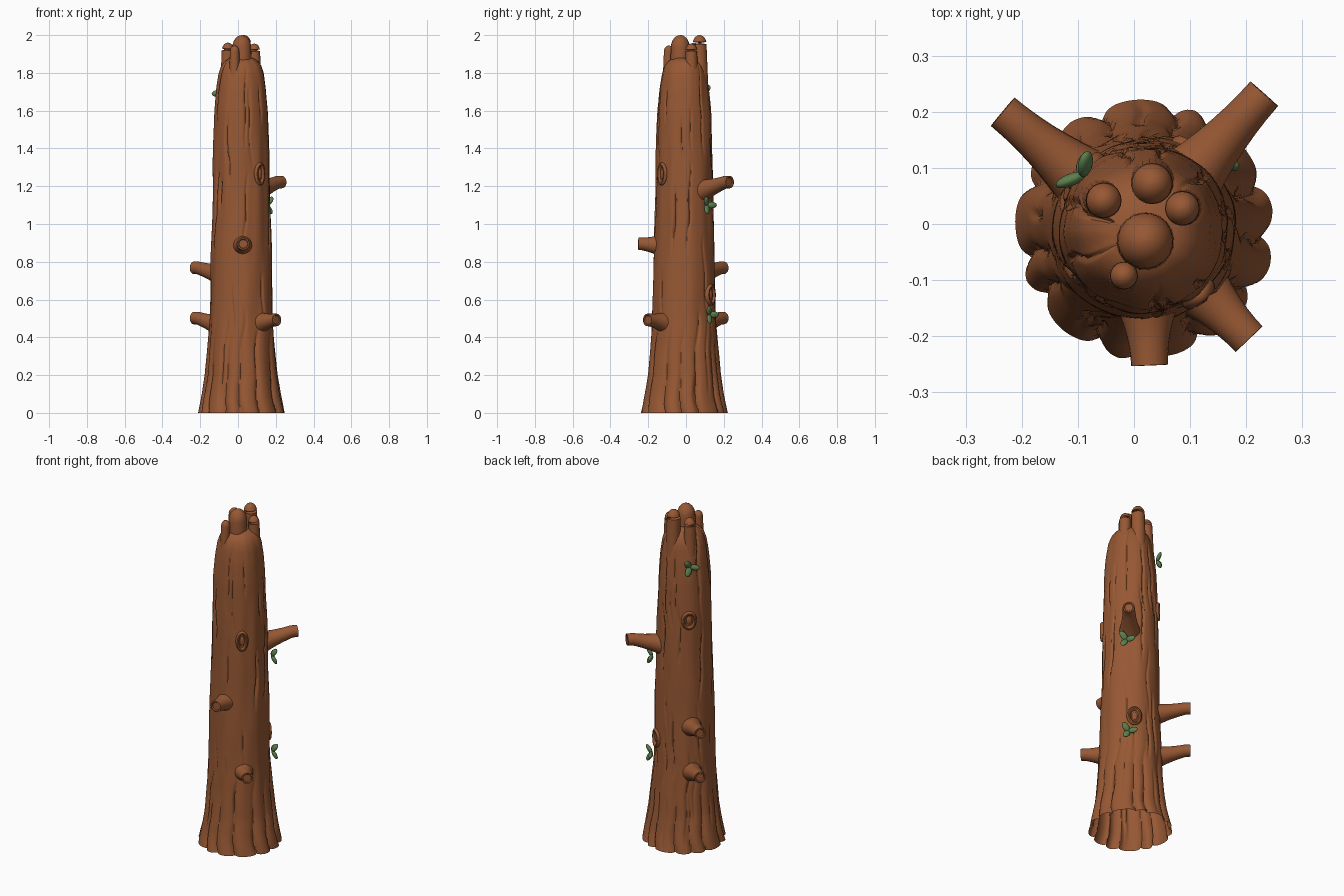
import bpy, bmesh, math, random
from mathutils import Vector, Matrix, noise

if "Cube" in bpy.data.objects:
    bpy.data.objects.remove(bpy.data.objects["Cube"], do_unlink=True)
random.seed(7)
AXIS = Vector((0.018, -0.01, 0))


def material(name, rgb):
    m = bpy.data.materials.new(name)
    m.use_nodes = True
    m.diffuse_color = (*rgb, 1)
    bsdf = m.node_tree.nodes["Principled BSDF"]
    bsdf.inputs["Base Color"].default_value = (*rgb, 1)
    bsdf.inputs["Roughness"].default_value = 0.9
    return m


BARK = material("bark brown", (0.31, 0.098, 0.034))
LEAF = material("leaf green", (0.105, 0.215, 0.075))


def finish(bm, name, mat, angle=40):
    bmesh.ops.recalc_face_normals(bm, faces=bm.faces)
    mesh = bpy.data.meshes.new(name)
    bm.to_mesh(mesh)
    bm.free()
    mesh.materials.append(mat)
    ob = bpy.data.objects.new(name, mesh)
    bpy.context.collection.objects.link(ob)
    bpy.ops.object.select_all(action='DESELECT')
    ob.select_set(True)
    bpy.context.view_layer.objects.active = ob
    bpy.ops.object.shade_smooth_by_angle(angle=math.radians(angle))
    return ob


def skin(bm, rings):
    """Bridge a list of vertex rings with quads."""
    for a, b in zip(rings, rings[1:]):
        for i in range(len(a)):
            j = (i + 1) % len(a)
            bm.faces.new((a[i], a[j], b[j], b[i]))


# Trunk outline as height, radius
PROFILE = [(0, .222), (.1, .203), (.2, .188), (.35, .176), (.5, .168), (1, .157),
           (1.4, .148), (1.6, .141), (1.72, .13), (1.8, .118), (1.85, .1), (1.88, .06)]


def trunk_radius(z):
    for (z0, r0), (z1, r1) in zip(PROFILE, PROFILE[1:]):
        if z <= z1:
            return r0 + (r1 - r0) * (z - z0) / (z1 - z0)
    return PROFILE[-1][1]


def on_trunk(degrees, z, out=0.0):
    a = math.radians(degrees)
    r = trunk_radius(z) + out
    return AXIS + Vector((r * math.cos(a), r * math.sin(a), z))


def gap(a, b):
    return abs((a - b + math.pi) % math.tau - math.pi)


# Trunk: open at the bottom, with root lobes and bark cracks
clefts = [(i + random.uniform(-.3, .3)) * math.tau / 13 for i in range(13)]
cracks = [(random.uniform(0, math.tau), random.uniform(0, 1.6),
           random.uniform(.15, .5), random.uniform(.006, .012)) for _ in range(46)]
SIDES, ROWS, TOP = 200, 90, 1.88
bm = bmesh.new()
rings = []
for row in range(ROWS + 1):
    z = TOP * row / ROWS
    ring = []
    for s in range(SIDES):
        a = math.tau * s / SIDES
        direction = Vector((math.cos(a), math.sin(a), 0))
        r = trunk_radius(z) + .006 * noise.noise(direction * 2.5 + Vector((0, 0, z * 3)))
        wander = a + .06 * math.sin(z * 9) + .03 * math.sin(z * 23)
        near = min(gap(wander, c) for c in clefts)
        root = max(0, 1 - z / .6) ** 1.5
        r += root * (.01 - .028 * math.exp(-near / .07))
        for angle, start, length, depth in cracks:
            t = (z - start) / length
            if 0 < t < 1:
                d = gap(wander, angle)
                if d < .06:
                    r -= depth * math.sin(math.pi * t) ** .5 * (1 - d / .06)
        ring.append(bm.verts.new(AXIS + direction * r + Vector((0, 0, z))))
    rings.append(ring)
skin(bm, rings)
bm.faces.new(rings[-1])
finish(bm, "trunk", BARK, 50)


def tube(name, points, radii, sides=20, dimple=False):
    """Round tube through points, optionally with a hollowed end."""
    bm = bmesh.new()
    points = [Vector(p) for p in points]
    rings = []
    for i, (p, r) in enumerate(zip(points, radii)):
        tangent = points[min(i + 1, len(points) - 1)] - points[max(i - 1, 0)]
        turn = tangent.to_track_quat('Z', 'Y')
        rings.append([bm.verts.new(p + turn @ Vector((r * math.cos(math.tau * k / sides),
                      r * math.sin(math.tau * k / sides), 0))) for k in range(sides)])
    skin(bm, rings)
    bm.faces.new(rings[0])
    end = bm.faces.new(rings[-1])
    if dimple:
        bmesh.ops.recalc_face_normals(bm, faces=bm.faces)
        bmesh.ops.inset_region(bm, faces=[end], thickness=.007)
        bmesh.ops.inset_region(bm, faces=[end], thickness=.004, depth=-.005)
    return finish(bm, name, BARK)


# Broken top: rounded splinters as x, y, top height, radius
splinters = [(.02, -.03, 2.0, .05), (.032, .072, 2.0, .037), (-.054, .042, 1.96, .032),
             (.086, .028, 1.955, .031), (-.018, -.092, 1.945, .025)]
for n, (x, y, top, r) in enumerate(splinters, 1):
    spot = Vector((x, y, 0))
    foot = AXIS + (spot - AXIS) * 1.08
    path, radii = [], []
    for k in range(4):
        t = k / 4
        path.append(foot.lerp(spot, t) + Vector((0, 0, 1.7 + (top - 1.3 * r - 1.7) * t)))
        radii.append(r * (1.1 - .1 * t))
    for k in range(7):
        a = math.radians(88) * k / 6
        path.append(spot + Vector((0, 0, top - 1.3 * r * (1 - math.sin(a)))))
        radii.append(r * math.cos(a))
    tube(f"top_splinter_{n}", path, radii)

# Branch stubs: name, tip position, root height
branches = [("upper_back_left_branch", (.232, .232, 1.222), 1.17),
            ("front_branch", (.028, -.252, .895), .885),
            ("front_left_branch", (.205, -.205, .492), .475),
            ("middle_back_right_branch", (-.234, .2, .768), .725),
            ("lower_back_right_branch", (-.234, .2, .502), .455)]
for name, tip, root_z in branches:
    tip = Vector(tip)
    side = Vector((tip.x, tip.y, 0)) - AXIS
    heading = math.degrees(math.atan2(side.y, side.x))
    root = on_trunk(heading, root_z, -.05)
    path, radii = [], []
    for k in range(8):
        t = k / 7
        p = root.lerp(tip, t)
        p.z = root.z + (tip.z - root.z) * min(1, 1.15 * t)
        path.append(p)
        radii.append(.033 + .034 * (1 - t) ** 2)
    tube(name, path, radii, 24, True)


def facing(degrees, z, out):
    """Frame on the bark: x along the surface, y up, z outward."""
    a = math.radians(degrees)
    n = Vector((math.cos(a), math.sin(a), 0))
    right = Vector((-n.y, n.x, 0))
    rot = Matrix((right, Vector((0, 0, 1)), n)).transposed().to_4x4()
    return Matrix.Translation(on_trunk(degrees, z, out)) @ rot


# Knots: raised oval rim with a rounded heart
knots = [("back_right_knot", 135, 1.37, .032, .044),
         ("front_left_knot", -50, 1.265, .024, .05),
         ("back_left_knot", 58, .625, .032, .046)]
for name, heading, z, w, h in knots:
    bm = bmesh.new()
    rings = []
    for k in range(32):
        a = math.tau * k / 32
        ring = []
        for j in range(10):
            b = math.tau * j / 10
            grow = .011 * math.cos(b)
            ring.append(bm.verts.new(((w + grow) * math.cos(a), (h + grow) * math.sin(a),
                                      .014 * math.sin(b) - .12 * w * math.cos(a) ** 2)))
        rings.append(ring)
    skin(bm, rings + rings[:1])
    bmesh.ops.create_uvsphere(bm, u_segments=20, v_segments=10, radius=1,
                              matrix=Matrix.Diagonal((w * .5, h * .55, .007, 1)))
    bm.transform(facing(heading, z, .001))
    finish(bm, name, BARK)

# Leaf sprigs: three plump leaves fanned out on the bark
sprigs = [("upper_leaves", 137, 1.69, .012), ("middle_leaves", 43, 1.1, .022),
          ("lower_leaves", 47, .52, .014)]
for name, heading, z, out in sprigs:
    bm = bmesh.new()
    for turn, size in ((125, 1), (245, 1), (0, .95)):
        m = (Matrix.Rotation(math.radians(turn), 4, 'Z')
             @ Matrix.Rotation(math.radians(-25), 4, 'Y')
             @ Matrix.Translation((.027, 0, 0))
             @ Matrix.Diagonal((.03 * size, .018 * size, .011, 1)))
        bmesh.ops.create_uvsphere(bm, u_segments=16, v_segments=10, radius=1, matrix=m)
    bm.transform(facing(heading, z, out))
    finish(bm, name, LEAF, 60)
